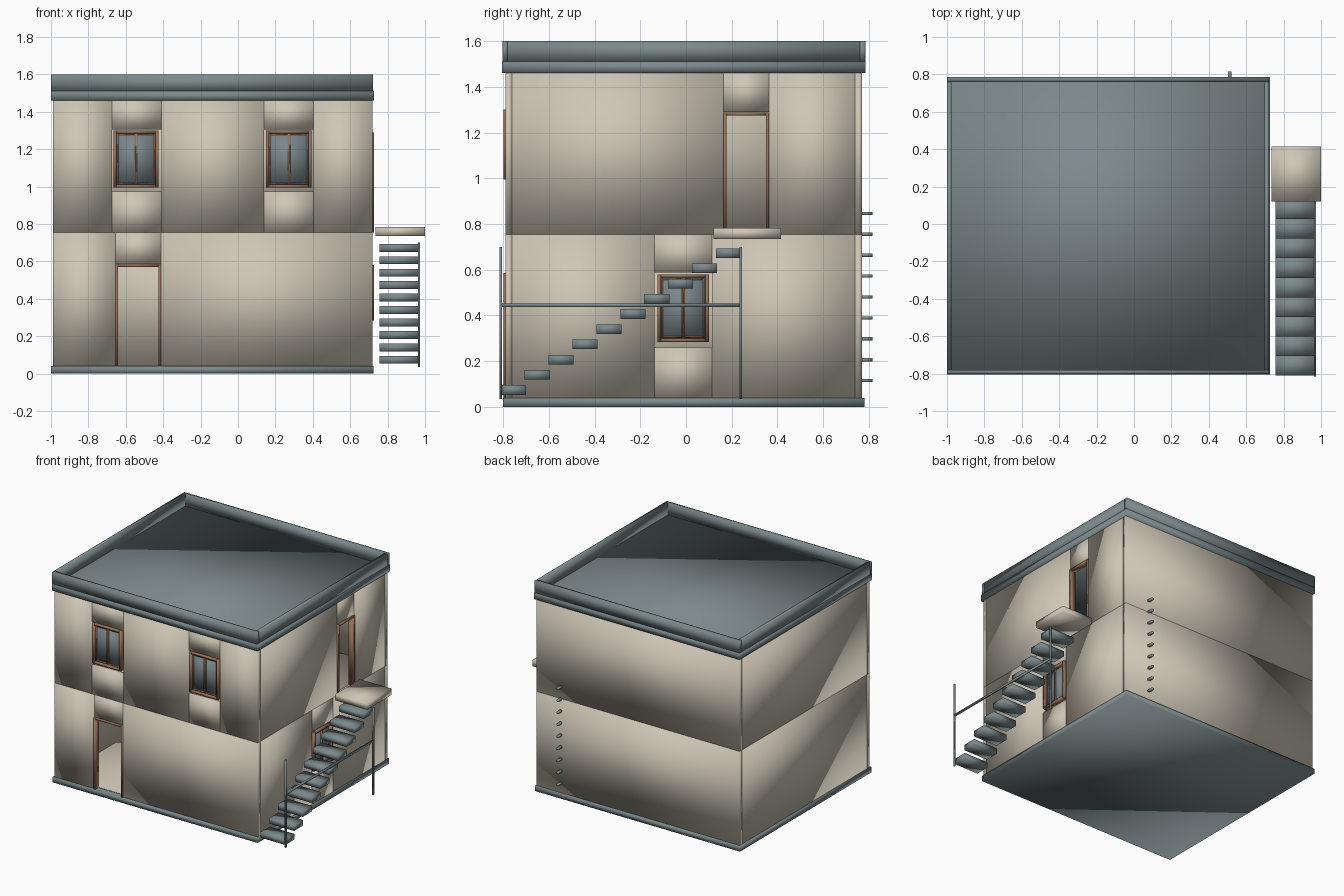
import bpy, bmesh

if "Cube" in bpy.data.objects:
    bpy.data.objects.remove(bpy.data.objects["Cube"])


def material(name, rgb):
    m = bpy.data.materials.new(name)
    m.diffuse_color = (*rgb, 1)
    m.use_nodes = True
    m.node_tree.nodes["Principled BSDF"].inputs["Base Color"].default_value = m.diffuse_color
    return m


CREAM = material("cream_plaster", (0.62, 0.57, 0.47))
GREY = material("slate_grey", (0.20, 0.25, 0.26))
BROWN = material("brown_wood", (0.32, 0.17, 0.10))
GLASS = material("window_glass", (0.19, 0.24, 0.26))


def boxes(name, mat, parts):
    """One smooth-shaded object made of boxes (x0, x1, y0, y1, z0, z1)."""
    bm = bmesh.new()
    for x0, x1, y0, y1, z0, z1 in parts:
        vs = bmesh.ops.create_cube(bm, size=1)["verts"]
        for v in vs:
            v.co.x = x1 if v.co.x > 0 else x0
            v.co.y = y1 if v.co.y > 0 else y0
            v.co.z = z1 if v.co.z > 0 else z0
    for f in bm.faces:
        f.smooth = True
    me = bpy.data.meshes.new(name)
    bm.to_mesh(me)
    bm.free()
    me.materials.append(mat)
    ob = bpy.data.objects.new(name, me)
    bpy.context.collection.objects.link(ob)
    return ob


# House extents and levels
L, R, F, B = -0.99, 0.72, -0.79, 0.77
T = 0.03
Z0, Z1, Z2 = 0.04, 0.755, 1.46


def place(side, a0, a1, d0, d1, z0, z1):
    """Box along the front or right wall; d is depth inwards from the face."""
    if side == "front":
        return (a0, a1, F + d0, F + d1, z0, z1)
    return (R - d1, R - d0, a0, a1, z0, z1)


def wall(name, side, z0, z1, openings):
    """Wall split into piers, with infill above and below each opening."""
    start, end = (L, R) if side == "front" else (F + T, B - T)
    parts = []
    for a0, a1, low, high in openings:
        parts.append(place(side, start, a0, 0, T, z0, z1))
        parts.append(place(side, a0, a1, 0, T, high, z1))
        if low > z0:
            parts.append(place(side, a0, a1, 0, T, z0, low))
        start = a1
    parts.append(place(side, start, end, 0, T, z0, z1))
    boxes(name, CREAM, parts)


def frame(side, a0, a1, z0, z1, w, d0, d1, bottom=True):
    parts = [place(side, a0, a0 + w, d0, d1, z0, z1),
             place(side, a1 - w, a1, d0, d1, z0, z1),
             place(side, a0 + w, a1 - w, d0, d1, z1 - w, z1)]
    if bottom:
        parts.append(place(side, a0 + w, a1 - w, d0, d1, z0, z0 + w))
    return parts


def window(name, side, a0, a1, z0, z1):
    c = (a0 + a1) / 2
    parts = frame(side, a0, a1, z0, z1, 0.015, -0.008, T)
    # Two narrow sashes inside the outer frame
    for s0, s1 in ((a0 + 0.018, c - 0.001), (c + 0.001, a1 - 0.018)):
        parts += frame(side, s0, s1, z0 + 0.018, z1 - 0.018, 0.007, 0.002, 0.02)
    boxes(name + "_frame", BROWN, parts)
    boxes(name + "_glass", GLASS,
          [place(side, a0 + 0.012, a1 - 0.012, 0.010, 0.016, z0 + 0.012, z1 - 0.012)])


# Base and floors
boxes("base_slab", GREY, [(-1.0, 0.725, -0.80, 0.78, 0, Z0)])
boxes("ground_floor", CREAM, [(L + T, R - T, F + T, B - T, Z0, Z0 + 0.005)])
boxes("upper_floor", CREAM, [(L + T, R - T, F + T, B - T, Z1 - 0.02, Z1)])

# Walls of both storeys
wall("front_wall_lower", "front", Z0, Z1, [(-0.655, -0.412, Z0, 0.585)])
wall("front_wall_upper", "front", Z1, Z2,
     [(-0.675, -0.41, 0.973, 1.305), (0.14, 0.403, 0.973, 1.305)])
wall("right_wall_lower", "right", Z0, Z1, [(-0.137, 0.113, 0.26, 0.588)])
wall("right_wall_upper", "right", Z1, Z2, [(0.163, 0.363, Z1, 1.29)])
for level, z0, z1 in (("lower", Z0, Z1), ("upper", Z1, Z2)):
    boxes("left_wall_" + level, CREAM, [(L, L + T, F + T, B - T, z0, z1)])
    boxes("back_wall_" + level, CREAM, [(L, R, B - T, B, z0, z1)])

# Windows and open door frames
window("front_window_left", "front", -0.665, -0.425, 0.995, 1.30)
window("front_window_right", "front", 0.15, 0.393, 0.995, 1.30)
window("side_window", "right", -0.125, 0.10, 0.285, 0.58)
boxes("front_door_frame", BROWN,
      frame("front", -0.655, -0.412, Z0, 0.585, 0.014, -0.008, T + 0.004, False))
boxes("side_door_frame", BROWN,
      frame("right", 0.163, 0.363, Z1, 1.288, 0.014, -0.008, T + 0.004, False))

# Roof slab and parapet
X0, X1, Y0, Y1 = -1.0, 0.728, -0.805, 0.785
boxes("roof_slab", GREY, [(X0, X1, Y0, Y1, Z2, 1.51)])
P = 0.025
boxes("parapet", GREY, [
    (X0, X1 - 0.005, Y0 + 0.002, Y0 + P, 1.51, 1.60),
    (X0, X1 - 0.005, Y1 - P, Y1, 1.51, 1.60),
    (X0, X0 + P, Y0 + P, Y1 - P, 1.51, 1.60),
    (X1 - 0.005 - P, X1 - 0.005, Y0 + P, Y1 - P, 1.51, 1.60)])

# Outside stair with landing
boxes("stair_steps", GREY,
      [(0.757, 0.965, -0.81 + 0.1045 * i, -0.70 + 0.1045 * i,
        0.053 + 0.0665 * i, 0.095 + 0.0665 * i) for i in range(10)])
boxes("landing", CREAM, [(0.735, 1.0, 0.12, 0.415, 0.735, 0.783)])

# Handrail posts and rail
boxes("handrail", GREY, [
    (0.963, 0.974, -0.815, -0.804, 0.035, 0.70),
    (0.963, 0.974, 0.235, 0.246, 0.035, 0.70),
    (0.963, 0.974, -0.804, 0.235, 0.437, 0.452)])

# Climbing pegs on the back wall
boxes("climbing_pegs", GREY,
      [(0.502, 0.520, B - 0.01, 0.815, 0.108 + 0.0914 * i, 0.122 + 0.0914 * i)
       for i in range(9)])
